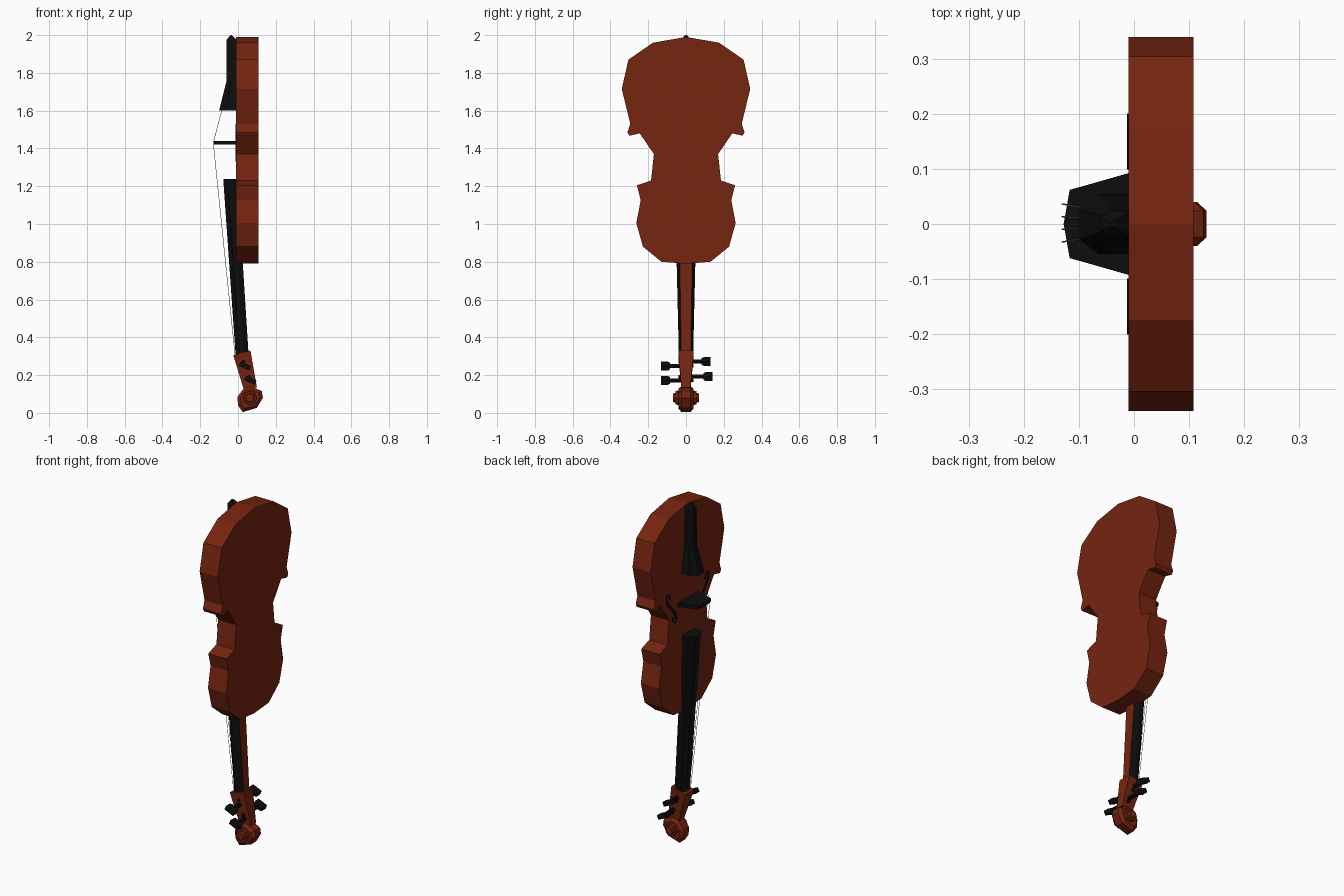
import bpy, bmesh, math
from mathutils import Vector, Matrix

old = bpy.data.objects.get("Cube")
if old:
    bpy.data.objects.remove(old, do_unlink=True)


def material(name, rgb):
    m = bpy.data.materials.new(name)
    m.use_nodes = True
    m.diffuse_color = (*rgb, 1)
    m.node_tree.nodes["Principled BSDF"].inputs["Base Color"].default_value = (*rgb, 1)
    return m


WOOD = material("red brown varnish", (0.18, 0.018, 0.005))
BLACK = material("black ebony", (0.004, 0.004, 0.004))
STEEL = material("string grey", (0.3, 0.3, 0.3))


def loft(name, rings, mat, extra=None, rule=None):
    """Skin rings of equal point count, cap both ends."""
    bm = bmesh.new()
    loops = [[bm.verts.new(p) for p in ring] for ring in rings]
    for a, b in zip(loops, loops[1:]):
        for i in range(len(a)):
            j = (i + 1) % len(a)
            bm.faces.new((a[i], a[j], b[j], b[i]))
    bm.faces.new(loops[0])
    bm.faces.new(loops[-1])
    bmesh.ops.recalc_face_normals(bm, faces=bm.faces)
    mesh = bpy.data.meshes.new(name)
    mesh.materials.append(mat)
    if rule:
        mesh.materials.append(extra)
        bm.normal_update()
        for f in bm.faces:
            f.material_index = int(rule(f))
    bm.to_mesh(mesh)
    bm.free()
    ob = bpy.data.objects.new(name, mesh)
    bpy.context.collection.objects.link(ob)
    return ob


def mirrored(half):
    """Close a (y, other) half outline across y = 0."""
    return half + [(-y, v) for y, v in reversed(half) if y]


def rod(name, a, b, ra, rb, sides, mat):
    """Tapered round bar between two points."""
    a, b = Vector(a), Vector(b)
    turn = (b - a).to_track_quat('Z', 'Y')
    rings = []
    for c, r in ((a, ra), (b, rb)):
        rings.append([c + turn @ Vector((r * math.cos(t), r * math.sin(t), 0))
                      for t in (math.tau * i / sides for i in range(sides))])
    return loft(name, rings, mat)


# Body: waisted outline, flat front and back
outline = mirrored([(0, 1.99), (.175, 1.96), (.305, 1.87), (.34, 1.715), (.295, 1.53),
                    (.31, 1.485), (.30, 1.467), (.245, 1.48), (.17, 1.37), (.185, 1.23),
                    (.26, 1.205), (.24, 1.125), (.263, 1.005), (.228, .88), (.13, .80), (0, .79)])
loft("body", [[(x, y, z) for y, z in outline] for x in (-.01, .108)], WOOD)


# Fingerboard and neck: rounded front, varnished back face
def neck_ring(z, front, back, w):
    half = [(.45 * w, front), (w, front + .022), (w, back - .025), (.66 * w, back)]
    return [(x, y, z) for y, x in mirrored(half)]


loft("fingerboard_and_neck",
     [neck_ring(.31, -.013, .056, .038), neck_ring(1.237, -.078, -.003, .06)],
     BLACK, WOOD, lambda f: f.normal.x > .9)


# Tailpiece: narrow strap flaring toward the bridge
def tail_ring(z, front, w, back=-.008):
    half = [(.5 * w, front), (w, front * .6 + back * .4), (w, back)]
    return [(x, y, z) for y, x in mirrored(half)]


loft("tailpiece", [tail_ring(1.6, -.1, .055), tail_ring(1.76, -.06, .03),
                   tail_ring(1.975, -.06, .024), tail_ring(2.0, -.04, .006, -.034)], BLACK)

# Bridge
bridge = mirrored([(0, -.128), (.062, -.117), (.093, -.008)])
loft("bridge", [[(x, y, z) for y, x in bridge] for z in (1.42, 1.44)], BLACK)

# Strings from tailpiece over the bridge to the nut
for i in range(4):
    s = i - 1.5
    top = (-.131, s * .023 + .002, 1.43)
    rod("string_tail", (-.085, s * .018, 1.605), top, .0013, .0013, 4, STEEL)
    rod("string_neck", top, (-.016, s * .012, .31), .0013, .0013, 4, STEEL)

# Sound holes: thin curved plates with round ends
path = [Vector(p) for p in ((.165, 1.495), (.17, 1.518), (.185, 1.525), (.197, 1.51), (.192, 1.48),
                            (.15, 1.43), (.108, 1.38), (.103, 1.35), (.115, 1.335), (.13, 1.342),
                            (.135, 1.365))]
left, right = [], []
for i, p in enumerate(path):
    d = (path[min(i + 1, len(path) - 1)] - path[max(i - 1, 0)]).normalized()
    n = Vector((-d.y, d.x)) * (.008 if 3 < i < 7 else .004)
    left.append(p + n)
    right.append(p - n)
for side in (1, -1):
    loft("sound_hole", [[(x, side * p.x, p.y) for p in left + right[::-1]]
                        for x in (-.013, -.009)], BLACK)
    for end in (path[0], path[-1]):
        rod("sound_hole_eye", (-.013, side * end.x, end.y), (-.009, side * end.x, end.y),
            .01, .01, 8, BLACK)


# Peg box tapering to the scroll
def box_ring(x0, z0, x1, z1, w):
    return [(x0, -w, z0), (x1, -w, z1), (x1, w, z1), (x0, w, z0)]


loft("peg_box", [box_ring(-.025, .305, .066, .33, .041),
                 box_ring(.032, .12, .1, .135, .024)], WOOD)

# Scroll with stepped eyes on both sides
scroll = [(.03, .13), (-.003, .085), (0, .04), (.025, .004), (.1, .027),
          (.132, .08), (.126, .115), (.068, .142)]
centre = Vector((.063, .08))


def scroll_ring(y, k):
    return [(*(centre + (Vector(p) - centre) * k), y) for p in scroll]


rings = [scroll_ring(y, k) for y, k in ((-.04, .75), (-.024, 1), (.024, 1), (.04, .75))]
loft("scroll", [[(x, y, z) for x, z, y in ring] for ring in rings], WOOD)
for side in (1, -1):
    rod("scroll_eye_base", (.063, 0, .08), (.063, side * .055, .08), .042, .036, 8, WOOD)
    rod("scroll_eye", (.063, side * .05, .08), (.063, side * .068, .08), .028, .022, 8, WOOD)

# Tuning pegs: tapered shaft and flat tilted head
for side, x, z, reach in ((-1, .037, .248, .132), (1, .03, .272, .13),
                          (-1, .066, .172, .132), (1, .058, .192, .14)):
    rod("peg_shaft", (x, -side * .04, z), (x, side * (reach - .04), z), .01, .013, 6, BLACK)
    tilt = Matrix.Rotation(math.radians(25), 3, 'Y')
    head = []
    for y, k in ((reach - .048, .7), (reach - .035, 1), (reach, 1)):
        head.append([Vector((x, side * y, z)) + tilt @ Vector((a * .03 * k, 0, b * .016 * k))
                     for a, b in ((-1, -.8), (1, -.8), (1, .8), (-1, .8))])
    loft("peg_head", head, BLACK)
